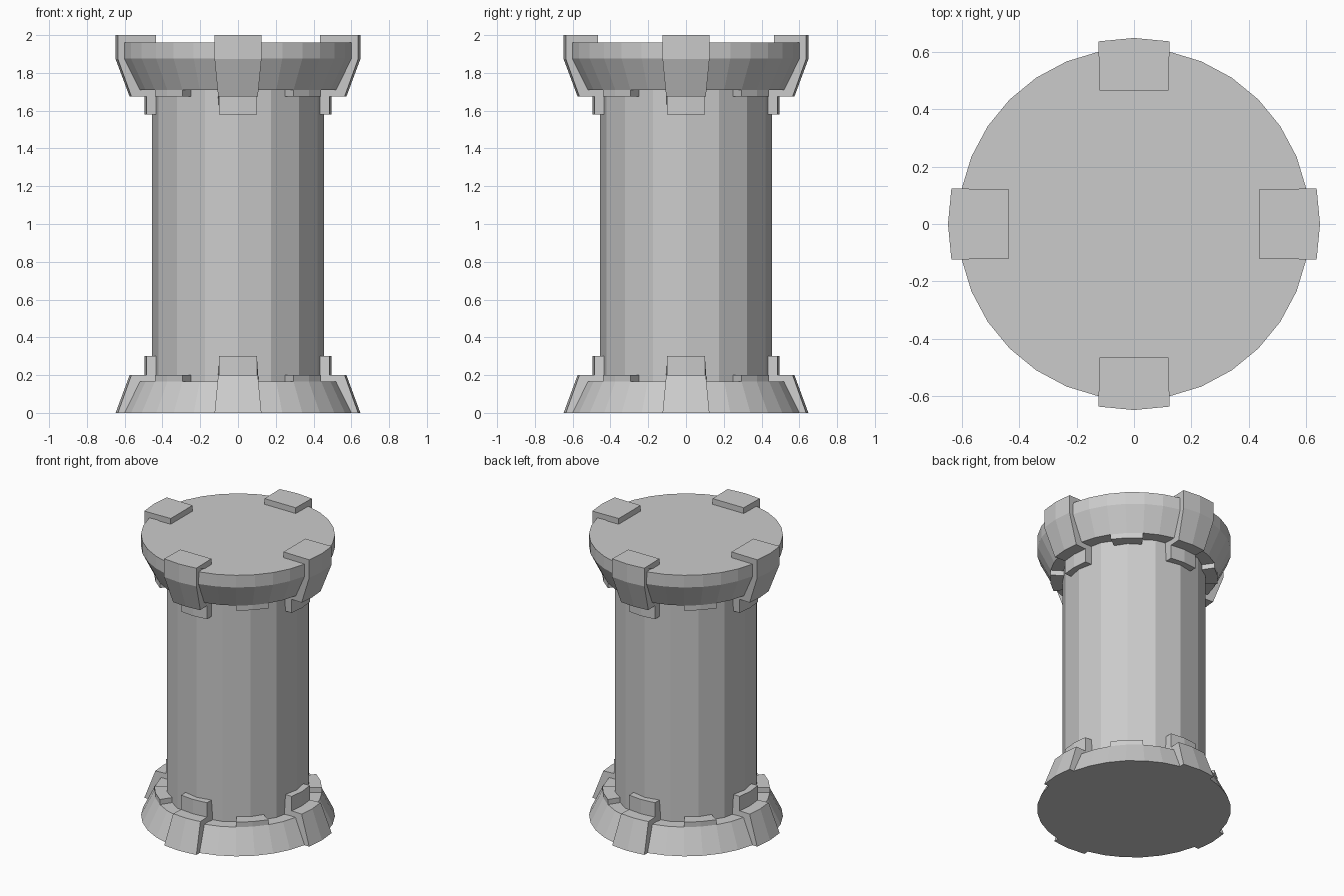
import bpy
import bmesh
from math import sin, cos, pi, sqrt, radians

cube = bpy.data.objects.get("Cube")
if cube:
    bpy.data.objects.remove(cube)

stone = bpy.data.materials.new("grey_stone")
stone.use_nodes = True
GREY = (0.6, 0.6, 0.6, 1)
stone.diffuse_color = GREY
stone.node_tree.nodes["Principled BSDF"].inputs["Base Color"].default_value = GREY


def finish(name, bm):
    bmesh.ops.recalc_face_normals(bm, faces=bm.faces)
    mesh = bpy.data.meshes.new(name)
    bm.to_mesh(mesh)
    bm.free()
    mesh.materials.append(stone)
    obj = bpy.data.objects.new(name, mesh)
    bpy.context.collection.objects.link(obj)
    return obj


def bridge(bm, a, b):
    n = len(a)
    for i in range(n):
        j = (i + 1) % n
        bm.faces.new((a[i], a[j], b[j], b[i]))


def stack(name, profile, sides):
    """Closed round solid from (radius, height) levels."""
    bm = bmesh.new()
    rings = [[bm.verts.new((r * cos(2 * pi * i / sides), r * sin(2 * pi * i / sides), z))
              for i in range(sides)] for r, z in profile]
    for a, b in zip(rings, rings[1:]):
        bridge(bm, a, b)
    bm.faces.new(rings[0])
    bm.faces.new(rings[-1])
    return finish(name, bm)


def clamp(name, section, angle):
    """Solid bracket from (reach, height, half width) points, ridged along its middle."""
    bm = bmesh.new()
    columns = []
    for side in (-1, 0, 1):
        column = []
        for r, z, w in section:
            reach = sqrt(r * r - w * w) if side and r > 0.47 else r
            column.append(bm.verts.new((reach, side * w, z)))
        columns.append(column)
    for a, b in zip(columns, columns[1:]):
        bridge(bm, a, b)
    bm.faces.new(columns[0])
    bm.faces.new(columns[-1])
    obj = finish(name, bm)
    obj.rotation_euler.z = angle


def ledge(name, low, high, angle):
    """Two-facet raised block of the collar around the shaft."""
    bm = bmesh.new()
    layers = []
    for z in (low, high):
        layer = []
        for r, steps in ((0.42, (-1, 0, 1)), (0.53, (1, 0, -1))):
            for s in steps:
                t = angle + s * radians(11.25)
                layer.append(bm.verts.new((r * cos(t), r * sin(t), z)))
        layers.append(layer)
    bridge(bm, *layers)
    for layer in layers:
        bm.faces.new(layer)
    finish(name, bm)


# Main column
stack("shaft", [(0.455, 0.1), (0.455, 1.8)], 16)
stack("base", [(0.613, 0), (0.53, 0.165)], 32)
stack("cap", [(0.53, 1.71), (0.613, 1.875), (0.613, 1.96)], 32)

# Brackets on the four axes
base_section = [(0.42, 0, 0.12), (0.648, 0, 0.124), (0.574, 0.2, 0.105),
                (0.495, 0.2, 0.1), (0.495, 0.3, 0.1), (0.42, 0.3, 0.1)]
for i, place in enumerate(("left", "back", "right", "front")):
    inner = 0.465 if i % 2 else 0.435
    cap_section = [(inner, 2, 0.12), (0.648, 2, 0.124), (0.648, 1.873, 0.124),
                   (0.574, 1.675, 0.105), (0.495, 1.675, 0.1), (0.495, 1.58, 0.1),
                   (0.42, 1.58, 0.1), (0.42, 1.9, 0.1), (inner, 1.93, 0.12)]
    clamp(f"base_bracket_{place}", base_section, i * pi / 2)
    clamp(f"cap_bracket_{place}", cap_section, i * pi / 2)

# Collar blocks on the diagonals
for i, place in enumerate(("back_left", "back_right", "front_right", "front_left")):
    diagonal = pi / 4 + i * pi / 2
    ledge(f"base_ledge_{place}", 0.15, 0.2, diagonal)
    ledge(f"cap_ledge_{place}", 1.675, 1.73, diagonal)
